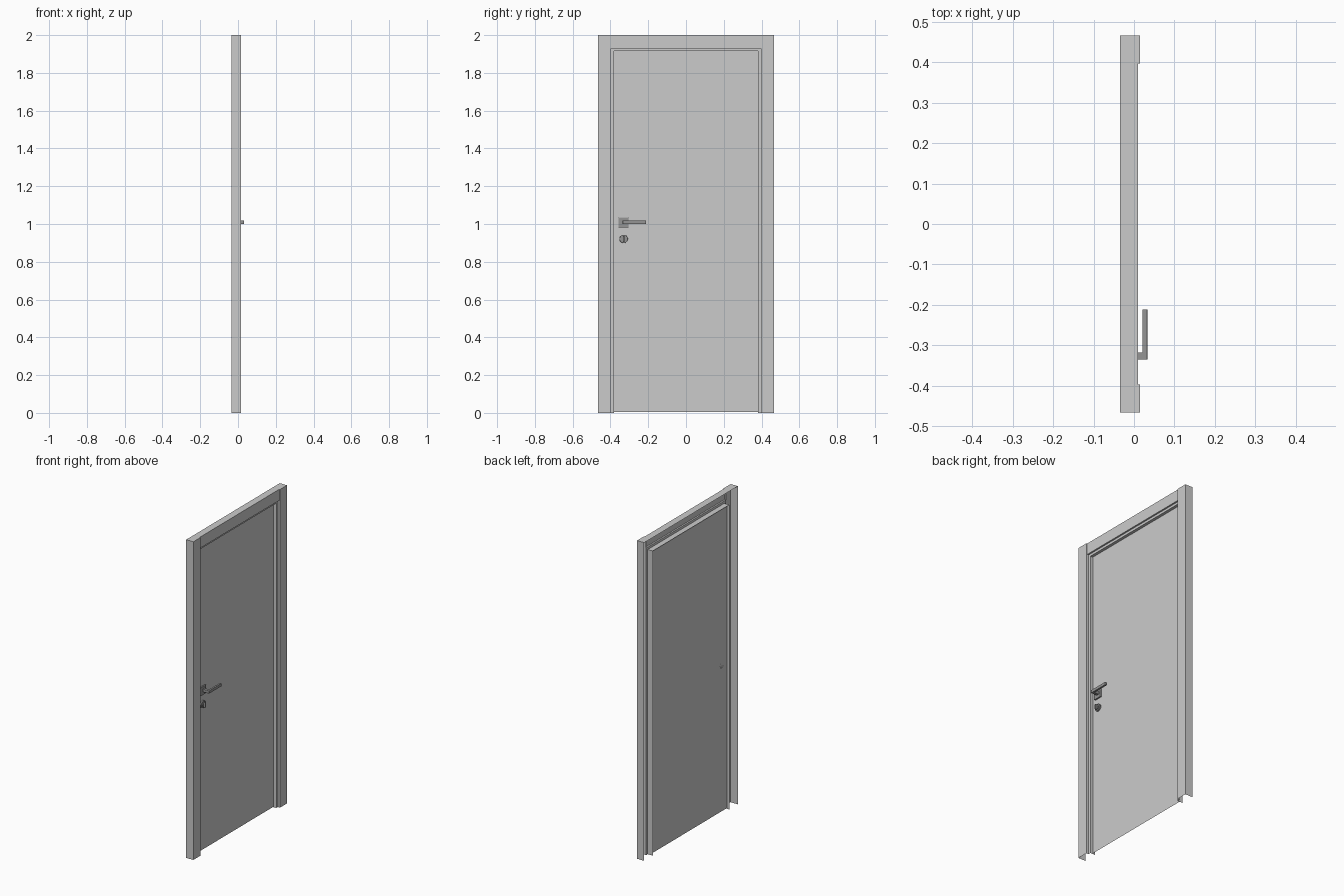
import bpy, math

if "Cube" in bpy.data.objects:
    bpy.data.objects.remove(bpy.data.objects["Cube"])

metal = bpy.data.materials.new("dark_metal")
metal.diffuse_color = (0.3, 0.3, 0.3, 1)
metal.use_nodes = True
metal.node_tree.nodes["Principled BSDF"].inputs["Base Color"].default_value = metal.diffuse_color
BACK, DOOR_X = -0.035, -0.018


def mesh_object(name, verts, faces):
    me = bpy.data.meshes.new(name)
    me.from_pydata(verts, [], faces)
    me.update()
    ob = bpy.data.objects.new(name, me)
    bpy.context.collection.objects.link(ob)
    return ob


def strip(name, rows):
    """Join equally long rows of points with quads."""
    n = len(rows[0])
    verts = [p for r in rows for p in r]
    faces = [(i * n + j, i * n + j + 1, (i + 1) * n + j + 1, (i + 1) * n + j)
             for i in range(len(rows) - 1) for j in range(n - 1)]
    return mesh_object(name, verts, faces)


def box(name, x, y, z, bevel=0.0):
    bpy.ops.mesh.primitive_cube_add(size=1, location=[sum(r) / 2 for r in (x, y, z)])
    ob = bpy.context.object
    ob.name = name
    ob.scale = [r[1] - r[0] for r in (x, y, z)]
    bpy.ops.object.transform_apply(location=False, rotation=False)
    ob.data.materials.append(metal)
    if bevel:
        m = ob.modifiers.new("bevel", 'BEVEL')
        m.width, m.segments = bevel, 2
    return ob


def disc(name, x, y, z, radius, bevel=0.0):
    bpy.ops.mesh.primitive_cylinder_add(vertices=32, radius=radius, depth=x[1] - x[0],
                                        location=(sum(x) / 2, y, z),
                                        rotation=(0, math.pi / 2, 0))
    ob = bpy.context.object
    ob.name = name
    ob.data.materials.append(metal)
    if bevel:
        m = ob.modifiers.new("bevel", 'BEVEL')
        m.width, m.segments, m.limit_method = bevel, 2, 'ANGLE'
    bpy.ops.object.shade_smooth_by_angle()
    return ob


# Side casings: thin channels, open at the back and bottom, capped on top
for side, s in (("left", -1), ("right", 1)):
    profile = [(BACK, 0.465), (0.015, 0.465), (0.015, 0.396), (0, 0.396)]
    ob = strip(side + "_casing", [[(x, s * y, z) for x, y in profile] for z in (0, 2)])
    cap = [(BACK, 0.465), (0.015, 0.465), (0.015, 0.396), (BACK, 0.396)]
    mesh_object(side + "_casing_cap", [(x, s * y, 2) for x, y in cap], [(0, 1, 2, 3)])

# Head casing: top plate and front plate
strip("head_casing", [[(x, y, z) for x, z in ((BACK, 2), (0.01, 2), (0.01, 1.93))]
                      for y in (-0.396, 0.396)])

# Stepped lining running up, across and down behind the casings
lining = [(0.01, 0.396, 1.93), (0, 0.396, 1.93), (0, 0.38, 1.915), (BACK, 0.38, 1.915)]
strip("frame_lining", [[(x, -y, 0) for x, y, z in lining], [(x, -y, z) for x, y, z in lining],
                       [(x, y, z) for x, y, z in lining], [(x, y, 0) for x, y, z in lining]])

# Door leaf
strip("door_leaf", [[(DOOR_X, y, z) for y in (-0.38, 0.38)] for z in (0.004, 1.915)])

# Lever handle on a square rose
box("handle_rose", (DOOR_X, -0.009), (-0.357, -0.305), (0.981, 1.034), 0.001)
box("handle_neck", (-0.01, 0.024), (-0.335, -0.317), (1.0, 1.018), 0.001)
box("handle_lever", (0.021, 0.033), (-0.335, -0.211), (1.0, 1.018), 0.001)

# Round lock rose with thumb turn
disc("lock_rose", (DOOR_X, -0.009), -0.33, 0.921, 0.022, 0.001)
disc("lock_collar", (-0.01, -0.005), -0.33, 0.921, 0.013)
box("thumb_turn", (-0.006, 0.007), (-0.334, -0.326), (0.905, 0.937), 0.001)
